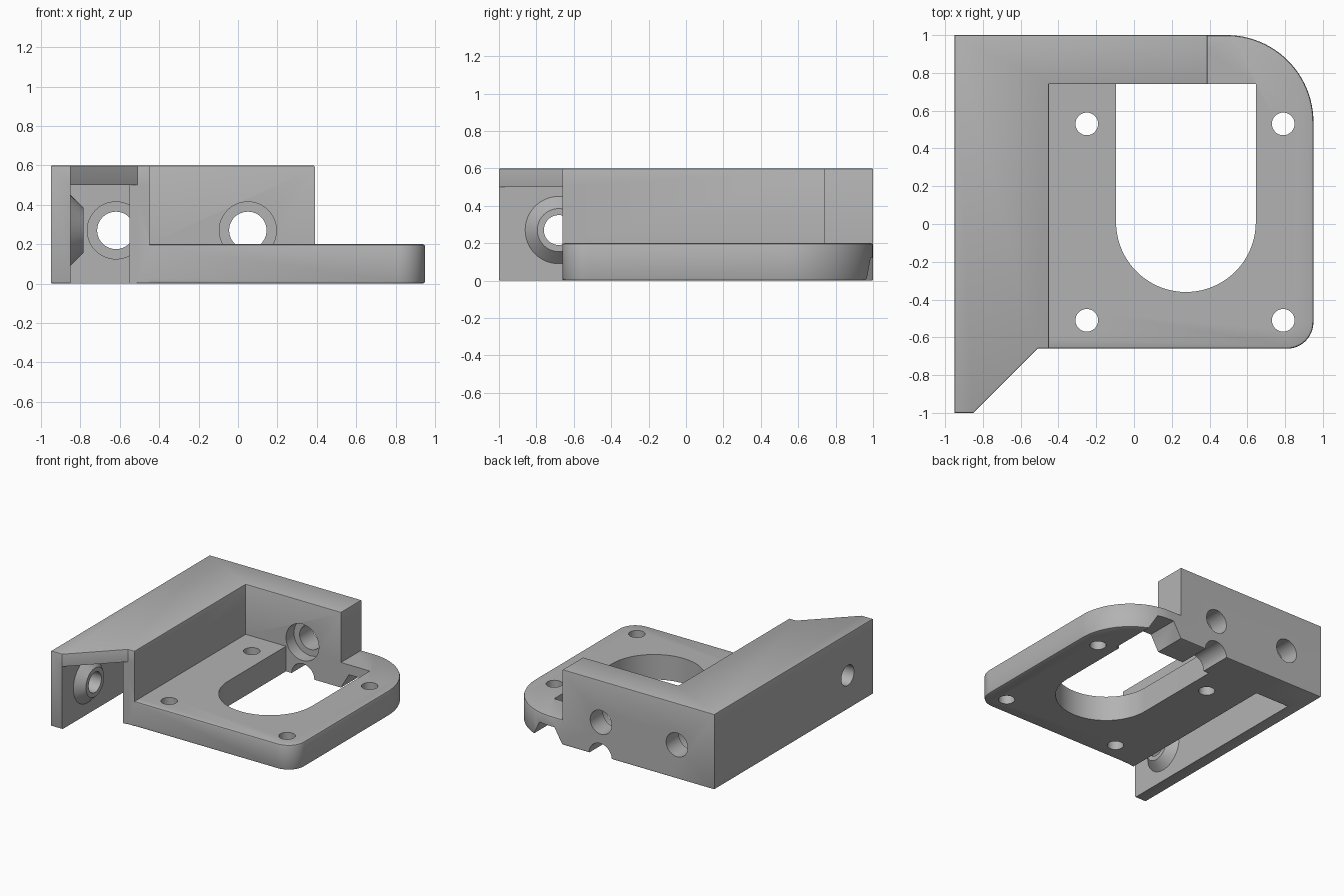
import bpy, bmesh, math
from mathutils import Matrix

if "Cube" in bpy.data.objects:
    bpy.data.objects.remove(bpy.data.objects["Cube"])

grey = bpy.data.materials.new("light_grey")
grey.diffuse_color = (0.45, 0.45, 0.45, 1)
grey.use_nodes = True
grey.node_tree.nodes["Principled BSDF"].inputs["Base Color"].default_value = grey.diffuse_color


def finish(name, bm):
    bmesh.ops.recalc_face_normals(bm, faces=bm.faces)
    me = bpy.data.meshes.new(name)
    bm.to_mesh(me)
    bm.free()
    ob = bpy.data.objects.new(name, me)
    bpy.context.collection.objects.link(ob)
    me.materials.append(grey)
    return ob


def arc(cx, cy, r, a0, a1, n=24):
    angles = [math.radians(a0 + (a1 - a0) * i / n) for i in range(n + 1)]
    return [(cx + r * math.cos(a), cy + r * math.sin(a)) for a in angles]


def prism(name, pts, z0, z1, rim=0):
    """Extrude an xy outline, optionally rounding its top and bottom rims."""
    bm = bmesh.new()
    face = bm.faces.new([bm.verts.new((x, y, z0)) for x, y in pts])
    new = bmesh.ops.extrude_face_region(bm, geom=[face])["geom"]
    bmesh.ops.translate(bm, vec=(0, 0, z1 - z0),
                        verts=[g for g in new if isinstance(g, bmesh.types.BMVert)])
    if rim:
        edges = [e for e in bm.edges if abs(e.verts[0].co.z - e.verts[1].co.z) < 1e-6]
        bmesh.ops.bevel(bm, geom=edges, offset=rim, segments=2, profile=0.5, affect='EDGES')
    return finish(name, bm)


def rod(name, axis, center, length, r1, r2=None, sides=48):
    """Cylinder or cone along an axis; r1 is at the low end."""
    bm = bmesh.new()
    turn = {'X': Matrix.Rotation(math.pi / 2, 4, 'Y'),
            'Y': Matrix.Rotation(-math.pi / 2, 4, 'X'),
            'Z': Matrix.Identity(4)}[axis]
    bmesh.ops.create_cone(bm, cap_ends=True, segments=sides, radius1=r1,
                          radius2=r1 if r2 is None else r2, depth=length,
                          matrix=Matrix.Translation(center) @ turn)
    return finish(name, bm)


def combine(body, tool, operation='DIFFERENCE'):
    mod = body.modifiers.new(tool.name, 'BOOLEAN')
    mod.operation, mod.object, mod.solver = operation, tool, 'EXACT'
    bpy.context.view_layer.objects.active = body
    bpy.ops.object.modifier_apply(modifier=mod.name)
    bpy.data.objects.remove(tool)


# L-shaped wall with pointed front end
body = prism("bracket_body", [(-.95, -1), (-.85, -1), (-.51, -.66), (-.45, -.66),
                              (-.45, .74), (.39, .74), (.39, 1), (-.95, 1)], 0, .6, .008)

# Channel under the left arm, open to the front and bottom
combine(body, prism("channel", [(-.85, -1.2), (-.3, -1.2), (-.3, -.66), (-.55, -.66),
                                (-.55, .74), (-.85, .74)], -.1, .5))

# Mounting plate with rounded right corners
plate = prism("plate", [(-.55, -.66)] + arc(.81, -.52, .14, -90, 0, 12)
              + arc(.49, .54, .46, 0, 90) + [(-.55, 1)], 0, .2, .012)
for x in (-.25, .79):
    for y in (-.51, .53):
        combine(plate, rod("screw_hole", 'Z', (x, y, .1), .6, .06, sides=32))
# Round-ended central opening
combine(plate, prism("opening", [(-.095, .74)] + arc(.275, .01, .37, 180, 360, 40)
                     + [(.645, .74)], -.1, .4))
# Re-open the channel back end where plate meets wall
combine(body, plate, 'UNION')

# Back wall bolt holes, counterbored from inside
for x in (-.62, .05):
    combine(body, rod("bolt_hole", 'Y', (x, .9, .27), .6, .095))
    combine(body, rod("counterbore", 'Y', (x, .78, .27), .12, .145))

# Round and hexagonal grooves under the back edge
combine(body, rod("round_groove", 'Y', (.055, .9, 0), .36, .1))
hexagon = [(.53 + .14 * math.cos(i * math.pi / 3), .14 * math.sin(i * math.pi / 3))
           for i in range(6)]
groove = prism("hex_groove", hexagon, -.3, .3)
groove.data.transform(Matrix.Translation((0, .9, 0)) @ Matrix.Rotation(math.pi / 2, 4, 'X'))
combine(body, groove)

# Conical boss with a through hole on the left arm
combine(body, rod("boss", 'X', (-.8275, -.68, .27), .085, .2, .115), 'UNION')
combine(body, rod("boss_hole", 'X', (-.85, -.68, .27), .4, .08))

bpy.ops.object.select_all(action='DESELECT')
body.select_set(True)
bpy.context.view_layer.objects.active = body
bpy.ops.object.shade_smooth_by_angle(angle=math.radians(30))
